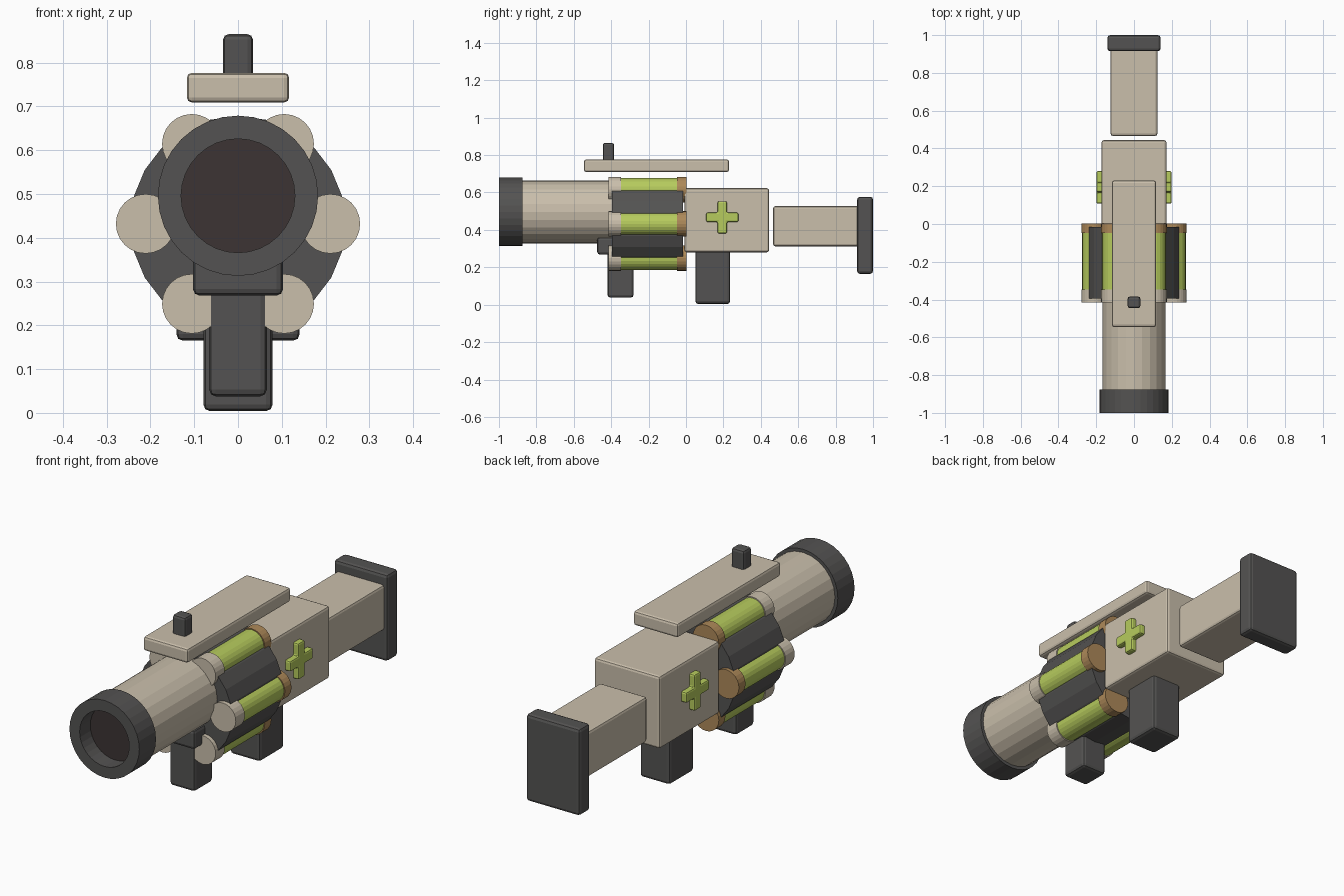
import bpy, bmesh, math
from mathutils import Vector

if "Cube" in bpy.data.objects:
    bpy.data.objects.remove(bpy.data.objects["Cube"], do_unlink=True)


def material(name, rgb):
    m = bpy.data.materials.new(name)
    m.use_nodes = True
    m.diffuse_color = (*rgb, 1)
    m.node_tree.nodes["Principled BSDF"].inputs["Base Color"].default_value = (*rgb, 1)
    return m


BEIGE = material("beige", (0.59, 0.52, 0.41))
DARK = material("dark_grey", (0.088, 0.086, 0.084))
GREEN = material("lime_green", (0.47, 0.60, 0.11))
BRASS = material("brass_brown", (0.42, 0.25, 0.10))
BORE = material("bore_brown", (0.045, 0.034, 0.033))


def finish(name, bm, mat, bevel=0):
    bmesh.ops.recalc_face_normals(bm, faces=bm.faces)
    mesh = bpy.data.meshes.new(name)
    bm.to_mesh(mesh)
    bm.free()
    mesh.materials.append(mat)
    obj = bpy.data.objects.new(name, mesh)
    bpy.context.collection.objects.link(obj)
    if bevel:
        mod = obj.modifiers.new("soft_edges", "BEVEL")
        mod.width = bevel
        mod.segments = 2
        mod.limit_method = "ANGLE"
    return obj


def box(name, mat, half_x, y, z, bevel=0.012):
    """Box centred on x = 0, spanning the given y and z ranges."""
    bm = bmesh.new()
    bmesh.ops.create_cube(bm, size=1)
    for v in bm.verts:
        v.co = (v.co.x * 2 * half_x,
                y[0] + (v.co.y + 0.5) * (y[1] - y[0]),
                z[0] + (v.co.z + 0.5) * (z[1] - z[0]))
    return finish(name, bm, mat, bevel)


def lathe(name, mat, profile, centre, sides, closed=False, bevel=0):
    """Turn (radius, y) points about a y axis through centre (x, z)."""
    bm = bmesh.new()
    rings = []
    for r, y in profile:
        angles = [2 * math.pi * i / sides for i in range(sides)]
        rings.append([bm.verts.new((centre[0] + r * math.cos(a), y,
                                    centre[1] + r * math.sin(a))) for a in angles])
    pairs = list(zip(rings, rings[1:]))
    if closed:
        pairs.append((rings[-1], rings[0]))
    else:
        bm.faces.new(rings[0])
        bm.faces.new(rings[-1])
    for a, b in pairs:
        for i in range(sides):
            j = (i + 1) % sides
            bm.faces.new((a[i], a[j], b[j], b[i]))
    return finish(name, bm, mat, bevel)


def rod(name, mat, radius, y, centre, sides=24):
    return lathe(name, mat, [(radius, y[0]), (radius, y[1])], centre, sides)


# Barrel with a hollow muzzle ring
AXIS = (0, 0.496)
rod("barrel", BEIGE, 0.168, (-0.88, -0.05), AXIS)
lathe("muzzle_ring", DARK,
      [(0.183, -0.875), (0.183, -1), (0.13, -1), (0.13, -0.875)],
      AXIS, 32, closed=True)
rod("muzzle_bore", BORE, 0.131, (-0.92, -0.87), AXIS, 32)

# Drum with six canisters around it
DRUM = (0, 0.432)
rod("drum", DARK, 0.246, (-0.395, -0.015), DRUM)
for k in range(6):
    a = k * math.pi / 3
    c = (0.211 * math.cos(a), DRUM[1] + 0.211 * math.sin(a))
    rod(f"canister_cap_{k}", BEIGE, 0.068, (-0.415, -0.347), c)
    rod(f"canister_tube_{k}", GREEN, 0.063, (-0.35, -0.045), c)
    rod(f"canister_base_{k}", BRASS, 0.068, (-0.047, 0.002), c)

# Body, stock and grips
box("receiver", BEIGE, 0.172, (-0.008, 0.444), (0.28, 0.623))
box("stock", BEIGE, 0.124, (0.466, 0.93), (0.312, 0.527))
box("butt_plate", DARK, 0.141, (0.915, 1), (0.165, 0.577), 0.015)
box("rear_grip", DARK, 0.079, (0.05, 0.236), (0.004, 0.3), 0.015)
box("front_grip", DARK, 0.066, (-0.42, -0.28), (0.038, 0.34), 0.015)
box("grip_mount", DARK, 0.103, (-0.475, -0.3), (0.268, 0.36), 0.015)

# Top rail and sight
box("top_rail", BEIGE, 0.117, (-0.545, 0.23), (0.709, 0.777))
box("sight_post", DARK, 0.034, (-0.445, -0.384), (0.765, 0.865))

# Raised cross on each side
ARM, HALF = 0.086, 0.025
quarter = [Vector((HALF, HALF)), Vector((HALF, ARM)), Vector((-HALF, ARM))]
for side, sign in (("left", 1), ("right", -1)):
    bm = bmesh.new()
    outline = []
    for q in range(4):
        ca, sa = round(math.cos(q * math.pi / 2)), round(math.sin(q * math.pi / 2))
        for p in quarter:
            outline.append(bm.verts.new((sign * 0.165, 0.194 + p.x * ca - p.y * sa,
                                         0.467 + p.x * sa + p.y * ca)))
    face = bm.faces.new(outline)
    top = bmesh.ops.extrude_face_region(bm, geom=[face])["geom"]
    bmesh.ops.translate(bm, vec=(sign * 0.034, 0, 0),
                        verts=[v for v in top if isinstance(v, bmesh.types.BMVert)])
    finish(f"{side}_cross", bm, GREEN, 0.008)
